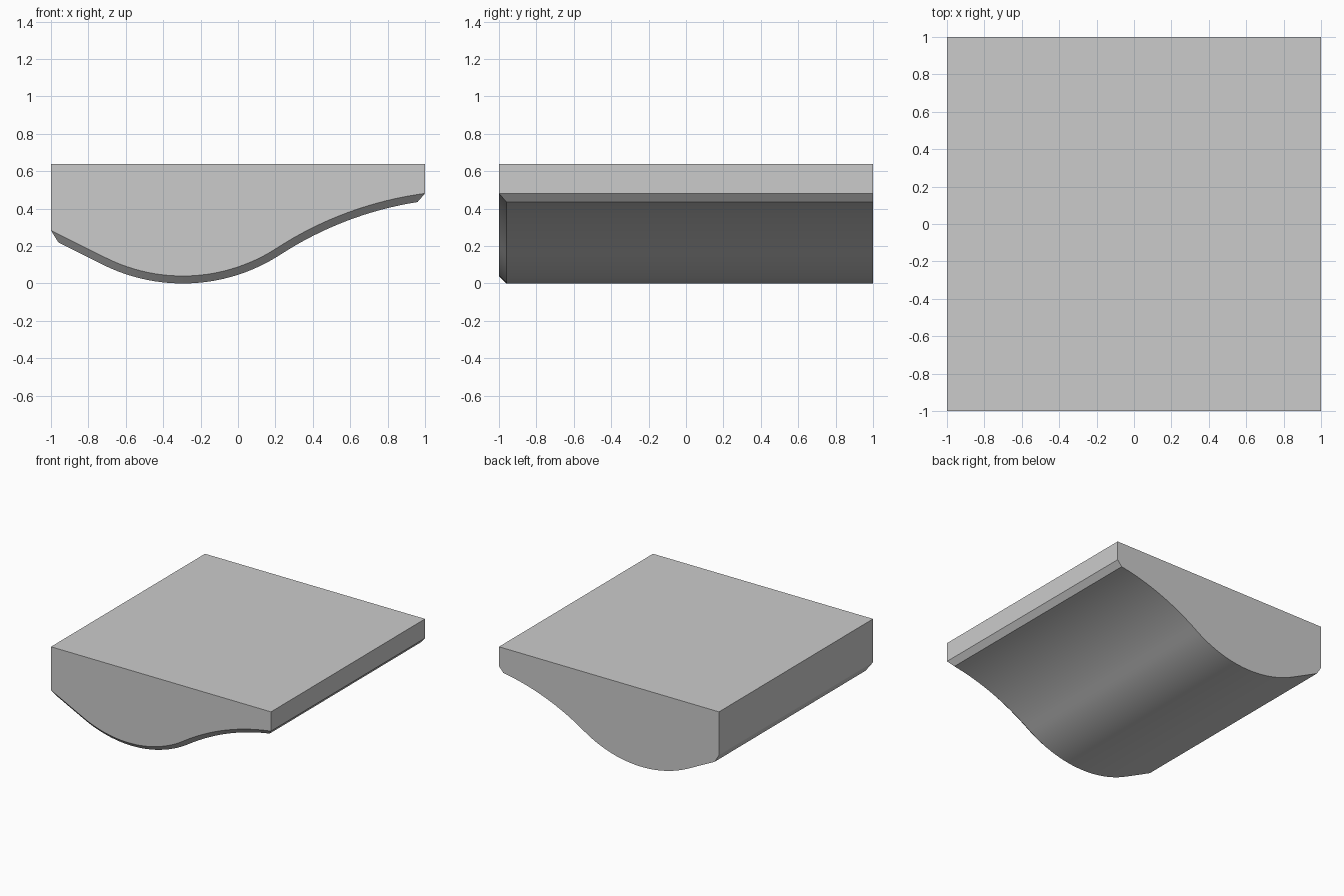
import bpy, bmesh, math

if "Cube" in bpy.data.objects:
    bpy.data.objects.remove(bpy.data.objects["Cube"])

TOP, CUT = 0.64, 0.04
R1, R2 = 0.96, 1.88            # valley arc and crest arc radii
X1 = -0.295                    # lowest point of the valley
A_LEFT, A_JOIN = math.radians(-26.5), math.radians(33)


def wave(offset, half):
    """Underside profile: straight ramp, valley arc, crest arc, moved inward by offset."""
    cx2 = X1 + (R1 + R2) * math.sin(A_JOIN)
    cz2 = R1 - (R1 + R2) * math.cos(A_JOIN)
    r1, r2 = R1 - offset, R2 + offset
    pts = []
    for i in range(25):
        a = A_LEFT + (A_JOIN - A_LEFT) * i / 24
        pts.append((X1 + r1 * math.sin(a), R1 - r1 * math.cos(a)))
    x, z = pts[0]
    pts.insert(0, (-half, z + (x + half) * math.tan(-A_LEFT)))
    a_end = math.asin((cx2 - half) / r2)
    for i in range(1, 17):
        a = A_JOIN + (a_end - A_JOIN) * i / 16
        pts.append((cx2 - r2 * math.sin(a), cz2 + r2 * math.cos(a)))
    return pts


bm = bmesh.new()


def row(points, y):
    return [bm.verts.new((x, y, z)) for x, z in points]


# Rim line on the front face, inset underside edge, and back edge
rim = row(wave(CUT, 1.0), -1)
low_front = row(wave(0, 1.0 - CUT), -1 + CUT)
low_back = row(wave(0, 1.0 - CUT), 1)
rim_ends = row([wave(CUT, 1.0)[0], wave(CUT, 1.0)[-1]], 1)
tf = row([(-1, TOP), (1, TOP)], -1)
tb = row([(-1, TOP), (1, TOP)], 1)

# Curved underside and front chamfer
for a, b in ((rim, low_front), (low_front, low_back)):
    for i in range(len(a) - 1):
        bm.faces.new((a[i], a[i + 1], b[i + 1], b[i]))

# Side walls and side chamfers
for s, k in ((0, 0), (1, -1)):
    bm.faces.new((tf[s], rim[k], rim_ends[s], tb[s]))
    bm.faces.new((rim[k], low_front[k], low_back[k], rim_ends[s]))

# Top, front and back
bm.faces.new((tf[0], tf[1], tb[1], tb[0]))
bm.faces.new([tf[0]] + rim + [tf[1]])
bm.faces.new([tb[0], rim_ends[0]] + low_back + [rim_ends[1], tb[1]])
bmesh.ops.recalc_face_normals(bm, faces=bm.faces)

mesh = bpy.data.meshes.new("curved_block")
bm.to_mesh(mesh)
bm.free()
block = bpy.data.objects.new("curved_block", mesh)
bpy.context.collection.objects.link(block)
bpy.context.view_layer.objects.active = block
block.select_set(True)
bpy.ops.object.shade_smooth_by_angle(angle=math.radians(20))
